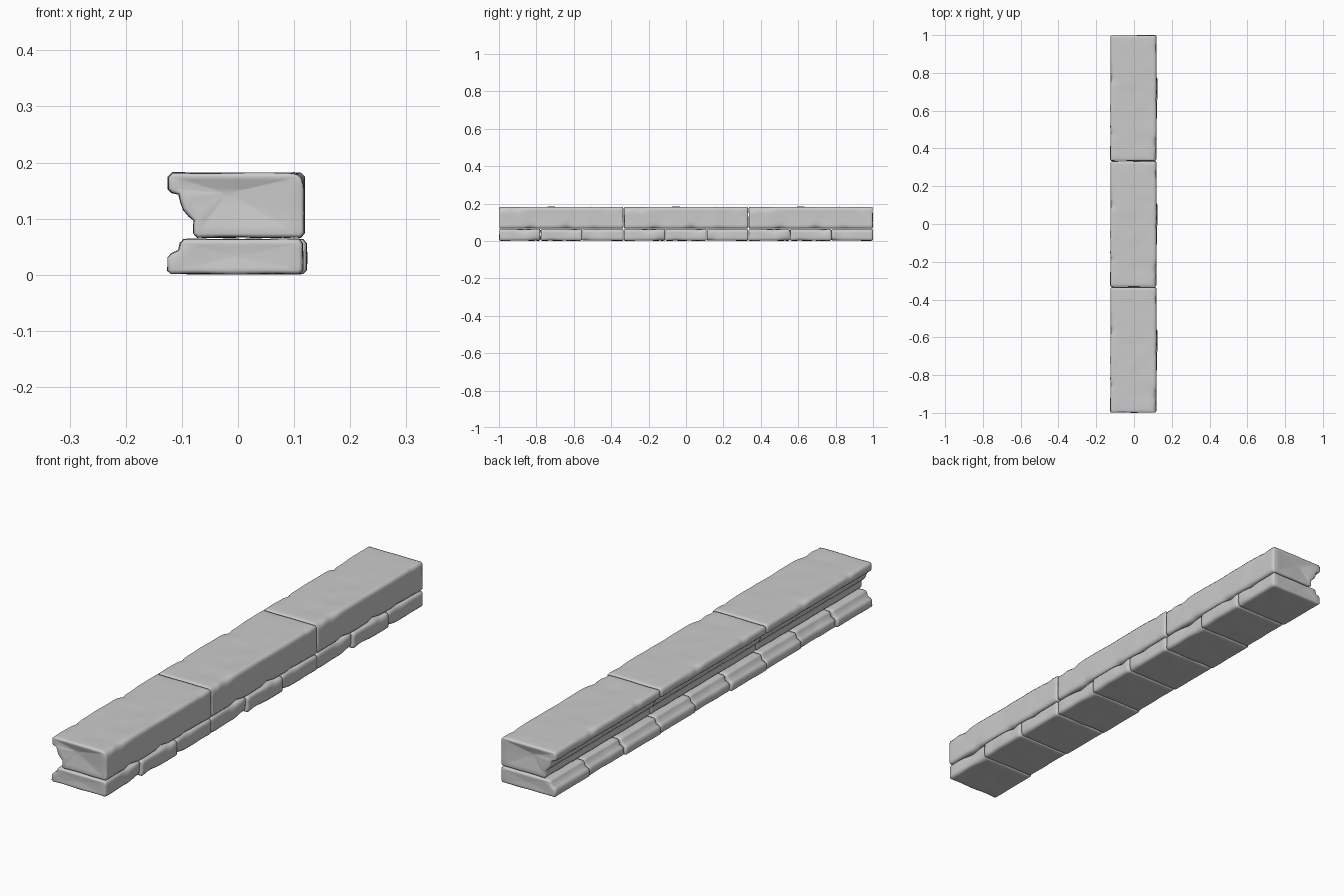
import bpy, bmesh, math, random
from mathutils import Vector, noise

if "Cube" in bpy.data.objects:
    bpy.data.objects.remove(bpy.data.objects["Cube"])

CAP = [(-0.125, 0.174), (-0.125, 0.153), (-0.119, 0.146), (-0.106, 0.143), (-0.103, 0.130),
       (-0.098, 0.116), (-0.088, 0.104), (-0.079, 0.097), (-0.080, 0.074), (-0.073, 0.066),
       (0.112, 0.066), (0.119, 0.074), (0.119, 0.174), (0.111, 0.182), (-0.117, 0.182)]
BASE = [(-0.125, 0.031), (-0.125, 0.007), (-0.118, 0.001), (0.110, 0.001), (0.117, 0.008),
        (0.117, 0.056), (0.110, 0.064), (-0.096, 0.064), (-0.103, 0.057), (-0.106, 0.044),
        (-0.118, 0.039)]


def resample(profile, step=0.012):
    out = []
    for i, a in enumerate(profile):
        a, b = Vector(a), Vector(profile[(i + 1) % len(profile)])
        n = max(1, round((b - a).length / step))
        out += [a.lerp(b, k / n) for k in range(n)]
    return out


def inset(points, d):
    n = len(points)
    res = []
    for i, p in enumerate(points):
        t = (points[(i + 1) % n] - points[i - 1]).normalized()
        res.append(p + Vector((-t.y, t.x)) * d)
    return res


def stone_mesh(name, profile, length, seed, chips, peak=None, dent=0.0):
    """Rounded stone: profile swept along y, worn with noise and edge chips."""
    rng = random.Random(seed)
    pts = resample(profile)
    small, mid = inset(pts, 0.007), inset(pts, 0.002)
    h = length / 2
    n = max(8, round((length - 0.016) / 0.014))
    rings = [(-h, small), (-h + 0.002, mid)]
    rings += [(-h + 0.008 + (length - 0.016) * k / n, pts) for k in range(n + 1)]
    rings += [(h - 0.002, mid), (h, small)]
    bm = bmesh.new()
    loops = [[bm.verts.new((p.x, y, p.y)) for p in ring] for y, ring in rings]

    # worn end caps, closing in towards a shallow hollow
    zs = [p[1] for p in profile]
    c = Vector(peak or (0.0, (min(zs) + max(zs)) / 2))
    for y, sign in ((-h, 1), (h, -1)):
        prev = loops[0] if sign > 0 else loops[-1]
        caps = []
        for f in (0.8, 0.55, 0.3, 0.1):
            q = [c + (p - c) * f for p in small]
            caps.append([bm.verts.new((p.x, y + sign * dent * (1 - f), p.y)) for p in q])
        if sign > 0:
            loops = caps[::-1] + loops
        else:
            loops = loops + caps
    m = len(pts)
    for a, b in zip(loops, loops[1:]):
        for i in range(m):
            j = (i + 1) % m
            bm.faces.new((a[i], a[j], b[j], b[i]))
    bm.faces.new(loops[0])
    bm.faces.new(loops[-1][::-1])
    bmesh.ops.recalc_face_normals(bm, faces=bm.faces)
    bm.normal_update()

    # chips along the long edges, plus gentle unevenness
    corners = [(max(p[0] for p in profile), max(zs)), (max(p[0] for p in profile), min(zs)),
               (min(p[0] for p in profile), max(zs))]
    marks = [(Vector((cx, rng.uniform(-h, h), cz)), rng.uniform(0.003, 0.008),
              rng.uniform(0.015, 0.04))
             for k in range(chips) for cx, cz in [corners[k % 3]]]
    mid_c = Vector((0, 0, c.y))
    off = Vector((seed * 3.7, seed * 1.3, 0))
    moves = []
    for v in bm.verts:
        d = v.normal * (noise.noise(v.co * 14 + off) * 0.0018 - 0.0006)
        for pos, depth, w in marks:
            e = v.co - pos
            g = math.exp(-(e.y / w) ** 2 - (e.x ** 2 + e.z ** 2) / 0.018 ** 2)
            d += Vector((-math.copysign(1, pos.x), 0, math.copysign(0.7, mid_c.z - pos.z))) * depth * g
        moves.append(d)
    for v, d in zip(bm.verts, moves):
        v.co += d
        v.co.y = max(-h, min(h, v.co.y))
        v.co.z = max(0.0, v.co.z)
    mesh = bpy.data.meshes.new(name)
    bm.to_mesh(mesh)
    bm.free()
    for p in mesh.polygons:
        p.use_smooth = True
    return mesh


def place(name, mesh, y, x=0.0):
    ob = bpy.data.objects.new(name, mesh)
    ob.location = (x, y, 0)
    bpy.context.collection.objects.link(ob)


# three long moulded capping stones
cap = stone_mesh("capping_stone", CAP, 0.664, 1, 9, peak=(-0.02, 0.145), dent=0.010)
for i in range(3):
    place(f"capping_stone_{i + 1}", cap, (i - 1) * 2 / 3)

# nine short base stones, three worn variants repeating
bases = [stone_mesh(f"base_stone_{k}", BASE, 0.221, 5 + k, 3, dent=0.002) for k in range(3)]
for i in range(9):
    place(f"base_stone_{i + 1}", bases[i % 3], (i - 4) * 2 / 9, (-0.001, 0.006, 0.002)[i % 3])
